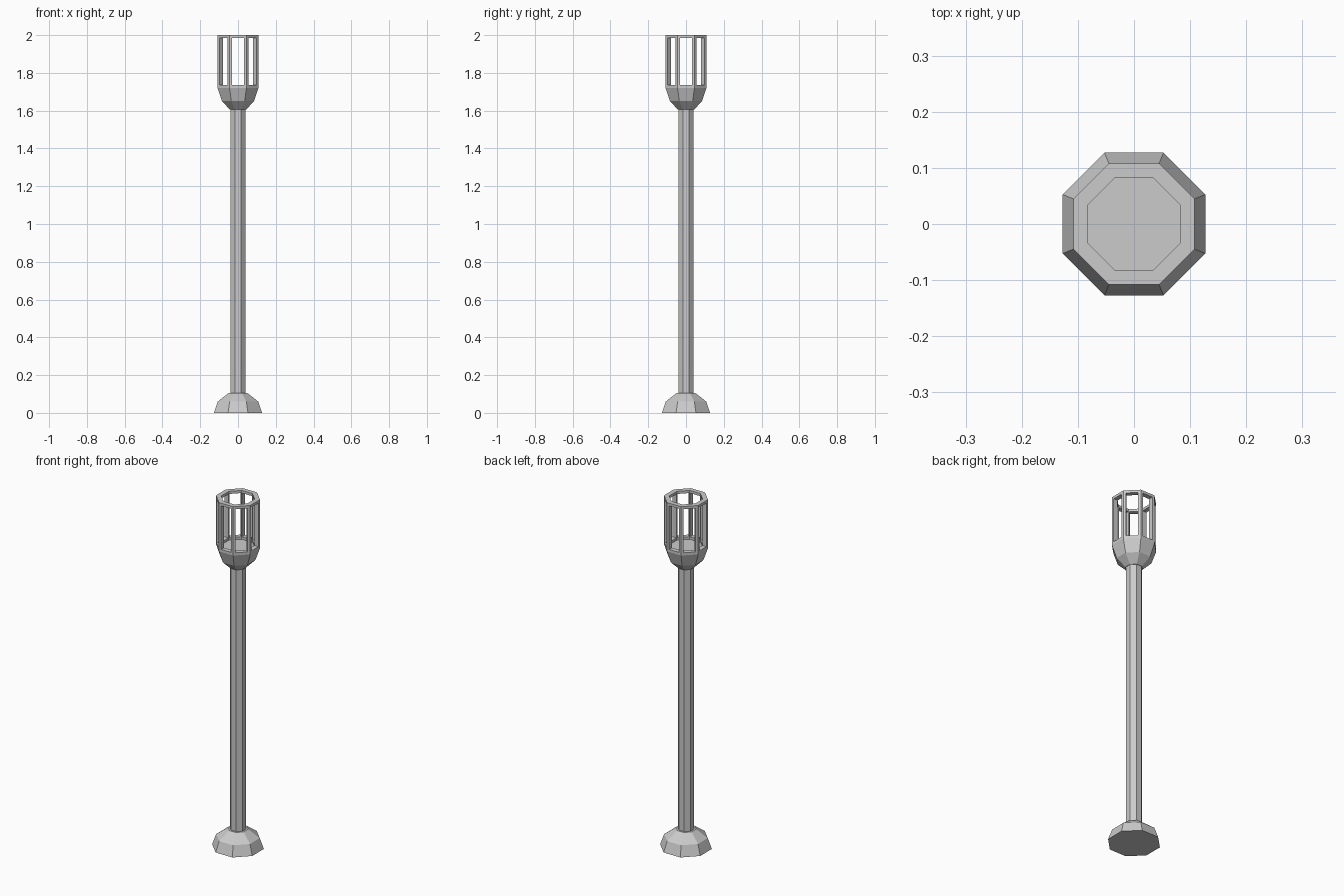
import bpy, bmesh, math
from mathutils import Matrix, Vector

if "Cube" in bpy.data.objects:
    bpy.data.objects.remove(bpy.data.objects["Cube"])

metal = bpy.data.materials.new("grey metal")
metal.use_nodes = True
GREY = (0.6, 0.6, 0.6, 1)
metal.diffuse_color = GREY
metal.node_tree.nodes["Principled BSDF"].inputs["Base Color"].default_value = GREY

SIDES = 8
TAN = math.tan(math.pi / SIDES)


def finish(name, bm):
    bmesh.ops.remove_doubles(bm, verts=bm.verts, dist=0.0005)
    bmesh.ops.recalc_face_normals(bm, faces=bm.faces)
    mesh = bpy.data.meshes.new(name)
    bm.to_mesh(mesh)
    bm.free()
    mesh.materials.append(metal)
    obj = bpy.data.objects.new(name, mesh)
    bpy.context.collection.objects.link(obj)


def octagon_ring(bm, r, z):
    """Octagon with flat sides facing the axes; r is centre to flat."""
    out = r / math.cos(math.pi / SIDES)
    angles = [(i + 0.5) * math.tau / SIDES for i in range(SIDES)]
    return [bm.verts.new((out * math.cos(a), out * math.sin(a), z)) for a in angles]


def stack(name, profile):
    """Closed octagonal solid through (radius, height) pairs."""
    bm = bmesh.new()
    rings = [octagon_ring(bm, r, z) for r, z in profile]
    for low, high in zip(rings, rings[1:]):
        for i in range(SIDES):
            j = (i + 1) % SIDES
            bm.faces.new((low[i], low[j], high[j], high[i]))
    bm.faces.new(rings[0][::-1])
    bm.faces.new(rings[-1])
    finish(name, bm)


stack("base", [(0.127, 0), (0.107, 0.06), (0.05, 0.105)])
stack("pole", [(0.04, 0.1), (0.04, 1.61)])
stack("head_cup", [(0.042, 1.605), (0.085, 1.65), (0.108, 1.72)])

# Open lantern cage: eight wall panels, each with a tall window
OUTER, INNER = 0.108, 0.082
BOTTOM, TOP = 1.72, 2.0
HALF_WINDOW, SILL, LINTEL = 0.031, 1.735, 1.985


def rectangle(bm, y, half, low, high, turn):
    corners = [(-half, low), (half, low), (half, high), (-half, high)]
    return [bm.verts.new(turn @ Vector((x, -y, z))) for x, z in corners]


bm = bmesh.new()
for side in range(SIDES):
    turn = Matrix.Rotation(side * math.tau / SIDES, 3, "Z")
    loops = [
        rectangle(bm, OUTER, OUTER * TAN, BOTTOM, TOP, turn),
        rectangle(bm, OUTER, HALF_WINDOW, SILL, LINTEL, turn),
        rectangle(bm, INNER, HALF_WINDOW, SILL, LINTEL, turn),
        rectangle(bm, INNER, INNER * TAN, BOTTOM, TOP, turn),
    ]
    # Outer frame, window reveal and inner frame
    for a, b in zip(loops, loops[1:]):
        for i in range(4):
            j = (i + 1) % 4
            bm.faces.new((a[i], a[j], b[j], b[i]))
    # Top rim and underside
    a, b = loops[0], loops[3]
    bm.faces.new((a[3], a[2], b[2], b[3]))
    bm.faces.new((a[0], a[1], b[1], b[0]))
finish("lantern_cage", bm)
